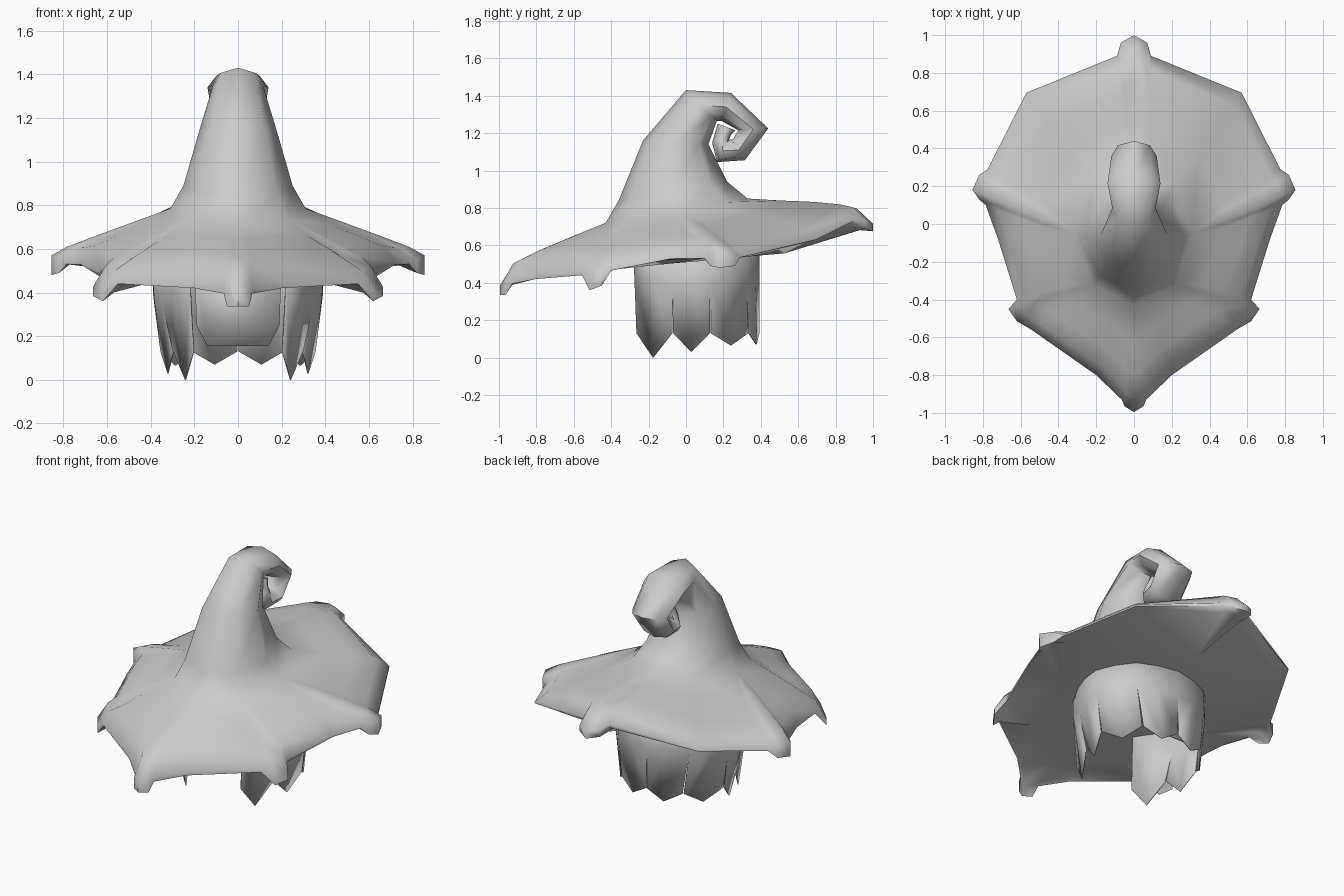
import bpy, bmesh
from math import sin, cos, pi, radians
from mathutils import Vector

cube = bpy.data.objects.get("Cube")
if cube:
    bpy.data.objects.remove(cube, do_unlink=True)

grey = bpy.data.materials.new("plain_grey")
grey.use_nodes = True
colour = (0.6, 0.6, 0.6, 1)
grey.diffuse_color = colour
grey.node_tree.nodes["Principled BSDF"].inputs["Base Color"].default_value = colour


def finish(bm, name, angle, thickness=0):
    """Turn a bmesh into a smooth shaded object, optionally thickened."""
    bmesh.ops.recalc_face_normals(bm, faces=bm.faces)
    mesh = bpy.data.meshes.new(name)
    bm.to_mesh(mesh)
    bm.free()
    mesh.materials.append(grey)
    obj = bpy.data.objects.new(name, mesh)
    bpy.context.collection.objects.link(obj)
    bpy.ops.object.select_all(action='DESELECT')
    obj.select_set(True)
    bpy.context.view_layer.objects.active = obj
    bpy.ops.object.shade_smooth_by_angle(angle=radians(angle))
    if thickness:
        mod = obj.modifiers.new("thickness", 'SOLIDIFY')
        mod.thickness = thickness
        mod.offset = 0


def bridge(bm, a, b):
    """Join two rings; repeated vertices give triangles."""
    n = len(a)
    for i in range(n):
        j = (i + 1) % n
        corners = list(dict.fromkeys((a[i], a[j], b[j], b[i])))
        if len(corners) > 2:
            bm.faces.new(corners)


# Crown: outer point (y, z), inner point (y, z), half width, up and round the curl
CROWN = [
    ((-.43, .72), (.33, .85), .31),
    ((-.36, .84), (.22, .94), .25),
    ((-.23, 1.16), (.12, 1.14), .175),
    ((0, 1.43), (.165, 1.265), .115),
    ((.24, 1.415), (.19, 1.265), .14),
    ((.44, 1.225), (.28, 1.215), .12),
    ((.315, 1.055), (.25, 1.165), .115),
    ((.165, 1.045), (.23, 1.165), .1),
    ((.14, 1.15), (.24, 1.19), .075),
    ((.17, 1.25), (.265, 1.215), .05),
]


def crown_ring(outer, inner, width):
    o, i = Vector((0, *outer)), Vector((0, *inner))
    mid, half = (o + i) / 2, (o - i) / 2
    return [mid + half * cos(k * pi / 4) + Vector((width * sin(k * pi / 4), 0, 0))
            for k in range(8)]


# Brim edge, front to back on one side:
# x, y, top z, edge depth, position round the crown (0 to 8), upward bulge
EDGE = [
    (0, -.995, .385, .05, 0, .08), (.05, -.965, .4, .065, 0, .08),
    (.065, -.93, .42, .025, .1, .075), (.2, -.8, .445, .025, .4, .06),
    (.55, -.555, .455, .015, .85, .055), (.62, -.515, .4, .04, .95, .06),
    (.665, -.45, .425, .04, 1, .06), (.62, -.4, .48, .015, 1.1, .05),
    (.72, -.08, .54, .012, 1.6, .045), (.785, .1, .54, .01, 1.85, .035),
    (.82, .13, .55, .06, 1.95, .02), (.855, .18, .57, .09, 2, .012),
    (.82, .26, .56, .07, 2.1, .015), (.775, .29, .545, .01, 2.2, .025),
    (.57, .695, .64, .01, 3, .025),
    (.09, .89, .745, .02, 3.75, .065), (.07, .96, .73, .04, 3.9, .065),
    (0, 1, .715, .04, 4, .068),
]
edge = EDGE + [(-x, y, z, d, 8 - c, b) for x, y, z, d, c, b in EDGE[-2:0:-1]]


def around(ring, position):
    """Point at a fractional position round a ring of vertices."""
    k = int(position)
    return ring[k % 8].co.lerp(ring[(k + 1) % 8].co, position - k)


bm = bmesh.new()
crown = [[bm.verts.new(p) for p in crown_ring(*row)] for row in CROWN]
for lower, upper in zip(crown, crown[1:]):
    bridge(bm, lower, upper)
bm.faces.new(crown[-1])

# Brim top, from the foot of the crown out to the edge
corner = [round(e[4]) % 8 for e in edge]
rim = [Vector(e[:3]) for e in edge]
previous = [crown[0][c] for c in corner]
for t, share in ((.35, .45), (.65, .8), (.87, .95), (1, 0)):
    ring = [bm.verts.new(around(crown[0], e[4]).lerp(r, t) + Vector((0, 0, e[5] * share)))
            for r, e in zip(rim, edge)]
    bridge(bm, previous, ring)
    previous = ring

# Brim lip and underside, hollow below the drooping points
lip = [bm.verts.new(r - Vector((0, 0, e[3]))) for r, e in zip(rim, edge)]
bridge(bm, previous, lip)
middle = []
for v in crown[0]:
    x, y = v.co.x * 1.5, v.co.y * 1.6
    middle.append(bm.verts.new((x, y, .51 + .09 * y)))
hollow = [bm.verts.new(around(middle, e[4]).lerp(r - Vector((0, 0, .012)), .85))
          for r, e in zip(rim, edge)]
bridge(bm, lip, hollow)
bridge(bm, hollow, [middle[c] for c in corner])
bm.faces.new(middle)
finish(bm, "hat", 60)

# Hair: seams between locks as top (x, y) and bottom (x, y), front to back
SEAMS = [((.22, -.275), (.2, -.265)), ((.36, -.07), (.29, -.07)),
         ((.39, .13), (.35, .13)), ((.25, .32), (.21, .335)), ((0, .39), (0, .39))]
SLITS = [.45, .36, .39, .42, .38]
TIPS = [0, .03, .065, .07]


def seam(k, z):
    top, low = Vector(SEAMS[k][0]), Vector(SEAMS[k][1])
    return low.lerp(top, min(1, (z - .1) / .32))


def lock(bm, k, side):
    """One pointed lock of hair between two seams."""
    centre = Vector((0, .07))
    rows = []
    for row, (za, zm, zb) in enumerate((
            (.58, .58, .58), (SLITS[k], (SLITS[k] + SLITS[k + 1]) / 2, SLITS[k + 1]),
            (.13, TIPS[k], .13))):
        a, b = seam(k, za), seam(k + 1, zb)
        m = (seam(k, zm) + seam(k + 1, zm)) / 2
        m = centre + (m - centre) * 1.04
        if row == 2:
            a, b = a.lerp(m, .03), b.lerp(m, .03)
        rows.append([bm.verts.new((p.x * side, p.y, z))
                     for p, z in ((a, za), (m, zm), (b, zb))])
    for up, down in zip(rows, rows[1:]):
        for i in range(2):
            bm.faces.new((up[i], up[i + 1], down[i + 1], down[i]))


bm = bmesh.new()
for side in (1, -1):
    for k in range(len(TIPS)):
        lock(bm, k, side)
bmesh.ops.remove_doubles(bm, verts=bm.verts, dist=.001)
finish(bm, "hair_locks", 60, .006)

# Shorter rounded layer inside the back hair
bm = bmesh.new()
outline = [(.2, .53), (.19, .25), (.14, .155)]
outline += [(-x, z) for x, z in reversed(outline)]
bm.faces.new([bm.verts.new((x, .31, z)) for x, z in outline])
finish(bm, "inner_back_hair", 40, .006)
